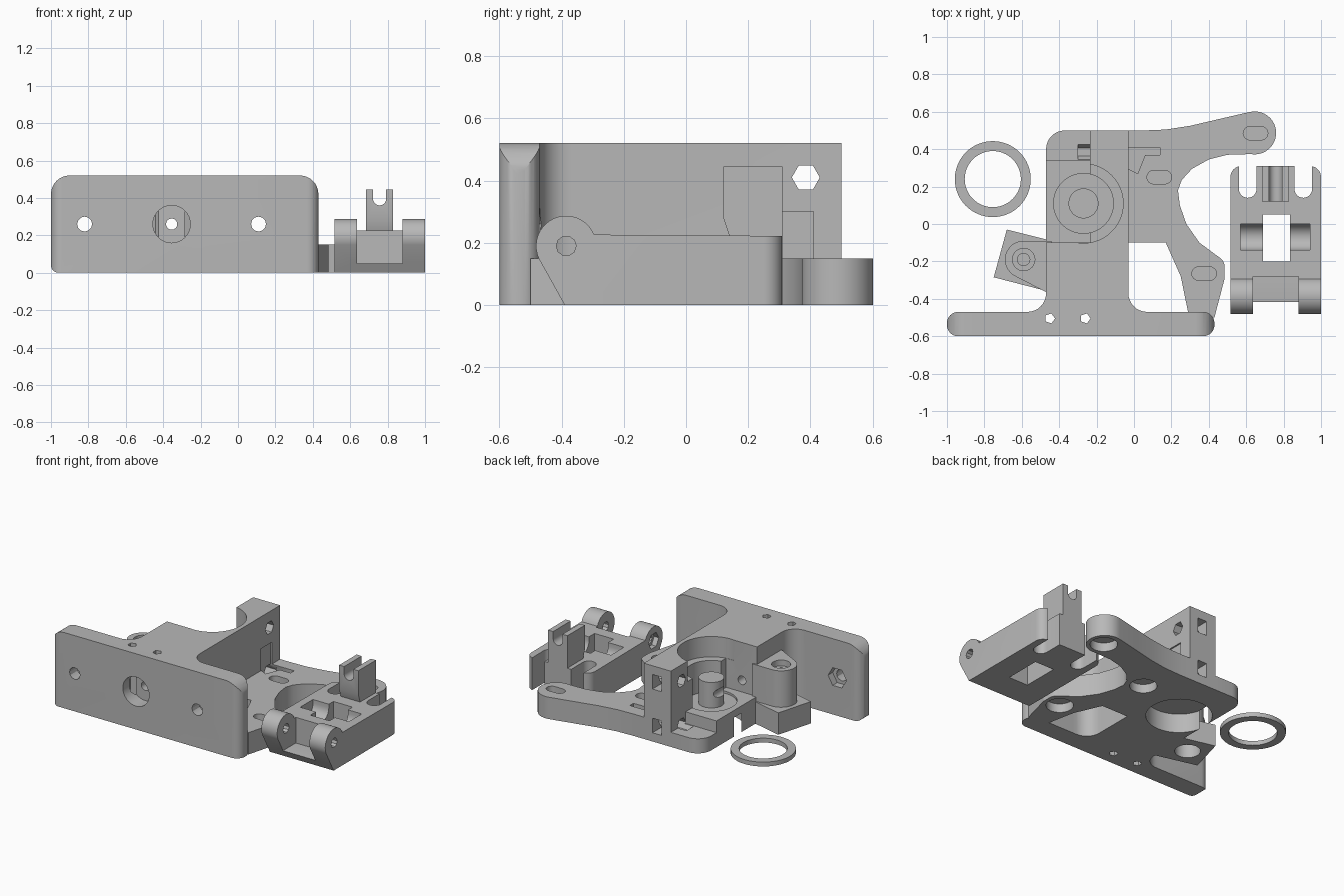
import bpy, bmesh, math
from mathutils import Vector

if "Cube" in bpy.data.objects:
    bpy.data.objects.remove(bpy.data.objects["Cube"], do_unlink=True)

grey = bpy.data.materials.new("plain grey")
grey.use_nodes = True
grey.diffuse_color = (0.48, 0.48, 0.48, 1)
grey.node_tree.nodes["Principled BSDF"].inputs["Base Color"].default_value = grey.diffuse_color


def prism(name, pts, axis, lo, hi):
    """Extrude a 2D outline along an axis."""
    place = {"x": lambda u, v, w: (w, u, v),
             "y": lambda u, v, w: (u, w, v),
             "z": lambda u, v, w: (u, v, w)}[axis]
    bm = bmesh.new()
    a = [bm.verts.new(place(p[0], p[1], lo)) for p in pts]
    b = [bm.verts.new(place(p[0], p[1], hi)) for p in pts]
    bm.faces.new(a)
    bm.faces.new(b[::-1])
    for i in range(len(a)):
        j = (i + 1) % len(a)
        bm.faces.new((a[i], a[j], b[j], b[i]))
    bmesh.ops.recalc_face_normals(bm, faces=bm.faces)
    me = bpy.data.meshes.new(name)
    bm.to_mesh(me)
    bm.free()
    me.materials.append(grey)
    ob = bpy.data.objects.new(name, me)
    bpy.context.collection.objects.link(ob)
    return ob


def arc(c, r, start, end, n):
    return [(c[0] + r * math.cos(math.radians(start + (end - start) * i / n)),
             c[1] + r * math.sin(math.radians(start + (end - start) * i / n))) for i in range(n + 1)]


def cyl(name, c, r, axis, lo, hi, n=48):
    return prism(name, arc(c, r, 0, 360, n)[:-1], axis, lo, hi)


def rect(x0, x1, y0, y1):
    return [(x0, y0), (x1, y0), (x1, y1), (x0, y1)]


def box(name, x, y, z):
    return prism(name, rect(*x, *y), "z", *z)


def rounded(pts, n=8):
    """Fillet outline corners given as (u, v, radius)."""
    out = []
    for i, (u, v, r) in enumerate(pts):
        p = Vector((u, v))
        if not r:
            out.append((u, v))
            continue
        a = (Vector(pts[i - 1][:2]) - p).normalized()
        b = (Vector(pts[(i + 1) % len(pts)][:2]) - p).normalized()
        half = a.angle(b) / 2
        c = p + (a + b).normalized() * r / math.sin(half)
        d = r / math.tan(half)
        va, vb, phi = p + a * d - c, p + b * d - c, math.pi - 2 * half
        for k in range(n + 1):
            t = k / n
            q = c + (va * math.sin((1 - t) * phi) + vb * math.sin(t * phi)) / math.sin(phi)
            out.append((q.x, q.y))
    return out


def combine(ob, other, op="DIFFERENCE"):
    m = ob.modifiers.new("join", "BOOLEAN")
    m.operation, m.object, m.solver = op, other, "EXACT"
    bpy.context.view_layer.objects.active = ob
    bpy.ops.object.modifier_apply(modifier=m.name)
    bpy.data.objects.remove(other, do_unlink=True)


def cut(ob, *others):
    for o in others:
        combine(ob, o)


def join(ob, *others):
    for o in others:
        combine(ob, o, "UNION")


def slot(c, half, r, lo, hi):
    x, y = c
    return prism("slot", arc((x + half, y), r, -90, 90, 8) + arc((x - half, y), r, 90, 270, 8), "z", lo, hi)


# Front mounting plate, rounded in both elevation and plan
plate = prism("front_plate", rounded([(-1, 0, .04), (.43, 0, 0), (.43, .52, .1), (-1, .52, .1)]),
              "y", -.6, -.47)
combine(plate, prism("plan", rounded([(-1, -.6, .06), (.43, -.6, .06), (.43, -.47, .06), (-1, -.47, .06)]),
                     "z", -.1, .7), "INTERSECT")

# Motor base with curved arms and a window
outline = rounded([(-.47, -.5, 0), (-.47, .5, .1), (.05, .5, 0)])
outline += [(.17, .505), (.3, .525), (.45, .56)]
outline += arc((.645, .487), .115, 105, -100, 20)
outline += [(.5, .37), (.4, .345), (.31, .295), (.255, .235), (.235, .18), (.245, .1), (.28, 0), (.35, -.1)]
outline += rounded([(.35, -.1, 0), (.485, -.2, .06), (.485, -.29, .03), (.43, -.5, 0)])[1:]
body = prism("extruder_body", outline, "z", 0, .15)
cut(body, prism("window", [(-.1, -.1), (.17, -.1), (.25, -.28), (.295, -.5), (-.1, -.5)], "z", -.1, .3))

# Tall web with fillets into the plate, opened on its right-hand rear side
web = prism("web", rounded([(-.6, -.5, 0), (-.6, -.47, 0), (-.47, -.47, .1), (-.47, .34, 0),
                            (-.235, .34, 0), (-.235, .5, 0), (-.03, .5, 0), (-.03, -.47, .1),
                            (.1, -.47, 0), (.1, -.5, 0)]), "z", 0, .52)
cut(web, box("opening", (-.8, -.235), (-.1, .7), (.18, .7)))
cut(body, box("rear_step", (-.6, -.235), (.34, .7), (.1, .3)))
join(body, web, plate)

# Hinge lug with its angled foot
hinge = (-.59, -.19)
lug = prism("lug", arc(hinge, .1, 90, 240, 16) + [(-.44, -.38), (-.44, -.09)], "z", .1, .4)
foot = prism("foot", [(-.68, -.03), (-.44, -.09), (-.44, -.365), (-.75, -.285)], "z", 0, .15)
join(body, foot, lug)
cut(body, cyl("lug_recess", hinge, .06, "z", .36, .6, 24),
    cyl("lug_hole", hinge, .033, "z", .2, .6, 16),
    cyl("foot_recess", hinge, .08, "z", -.1, .1, 24))

# Drive gear cavity and central boss
gear = (-.27, .11)
cut(body, cyl("bearing_pocket", gear, .212, "z", .38, .7),
    cyl("gear_cavity", gear, .16, "z", .165, .7),
    cyl("motor_recess", gear, .205, "z", -.1, .13))
join(body, cyl("boss", gear, .08, "z", .14, .34))

# Filament path, mounting holes and nut traps in the plate
cut(body, cyl("inlet", (-.355, .26), .1, "y", -.7, -.5, 32),
    cyl("filament_hole", (-.355, .26), .03, "y", -.8, .8, 16))
for x in (-.82, .11):
    cut(body, cyl("bolt_hole", (x, .26), .04, "y", -.8, -.4, 12),
        cyl("nut_trap", (x, .26), .07, "y", -.52, -.4, 6))
for x in (-.45, -.26):
    cut(body, cyl("pin_hole", (x, -.505), .028, "z", -.1, .7, 5))

# Clamp screw holes through the rear of the web, with nut slots
for z in (.41, .11):
    cut(body, cyl("screw_hole", (.385, z), .045, "x", -.3, .0, 6),
        box("nut_slot", (-.165, -.095), (.34, .7), (z - .05, z + .05)))
cut(body, prism("screw_groove", [(-.04, .41), (.14, .41), (.14, .37), (.06, .37), (.02, .27), (-.04, .3)],
                "z", .07, .3))

# Motor screw slots, countersunk underneath
for c in ((.65, .485), (.135, .25), (.375, -.265)):
    cut(body, slot(c, .03, .036, .08, .3), cyl("screw_recess", c, .085, "z", -.1, .06, 24))

# Idler arm: side profile extruded across, with rounded rear corners
pivot = (-.385, .19)
side = arc(pivot, .097, 22, 205, 20) + [(-.39, 0), (.31, 0), (.31, .222)]
idler = prism("idler_arm", side, "x", .515, 1)
combine(idler, prism("plan", rounded([(.515, -.6, 0), (1, -.6, 0), (1, .31, .06), (.515, .31, .06)]),
                     "z", -.1, .6), "INTERSECT")
cut(idler, prism("knuckle_gap", [(-.6, .02), (-.41, .05), (-.28, .05), (-.28, .5), (-.6, .5)], "x", .635, .88),
    box("idler_window", (.69, .835), (-.2, .05), (-.1, .5)),
    cyl("axle_groove", (-.07, .2), .07, "x", .57, .94, 24),
    prism("axle_mouth", rect(-.14, 0, .2, .4), "x", .57, .94),
    cyl("pivot_hole", pivot, .032, "x", .4, 1.1, 10),
    cyl("pivot_nut", pivot, .055, "x", .4, .55, 6))
for x in (.608, .905):
    cut(idler, prism("screw_slot", arc((x, .187), .047, 180, 360, 12) + [(x + .047, .5), (x - .047, .5)],
                     "z", -.1, .5))

# Notched post at the rear of the idler
post = prism("post", [(.15, .1), (.14, .22), (.12, .28), (.12, .445), (.31, .445), (.31, .1)], "x", .684, .83)
cut(post, prism("notch", arc((.757, .395), .035, 180, 360, 12) + [(.792, .6), (.722, .6)], "y", 0, .5))
join(idler, post)

# Loose spacer ring
ring = cyl("spacer_ring", (-.755, .24), .203, "z", 0, .03, 64)
cut(ring, cyl("ring_bore", (-.755, .24), .15, "z", -.1, .2, 64))

# Smooth curves, sharp edges
for ob in (body, idler, ring):
    bpy.ops.object.select_all(action="DESELECT")
    ob.select_set(True)
    bpy.context.view_layer.objects.active = ob
    bpy.ops.object.shade_smooth_by_angle(angle=math.radians(30))
